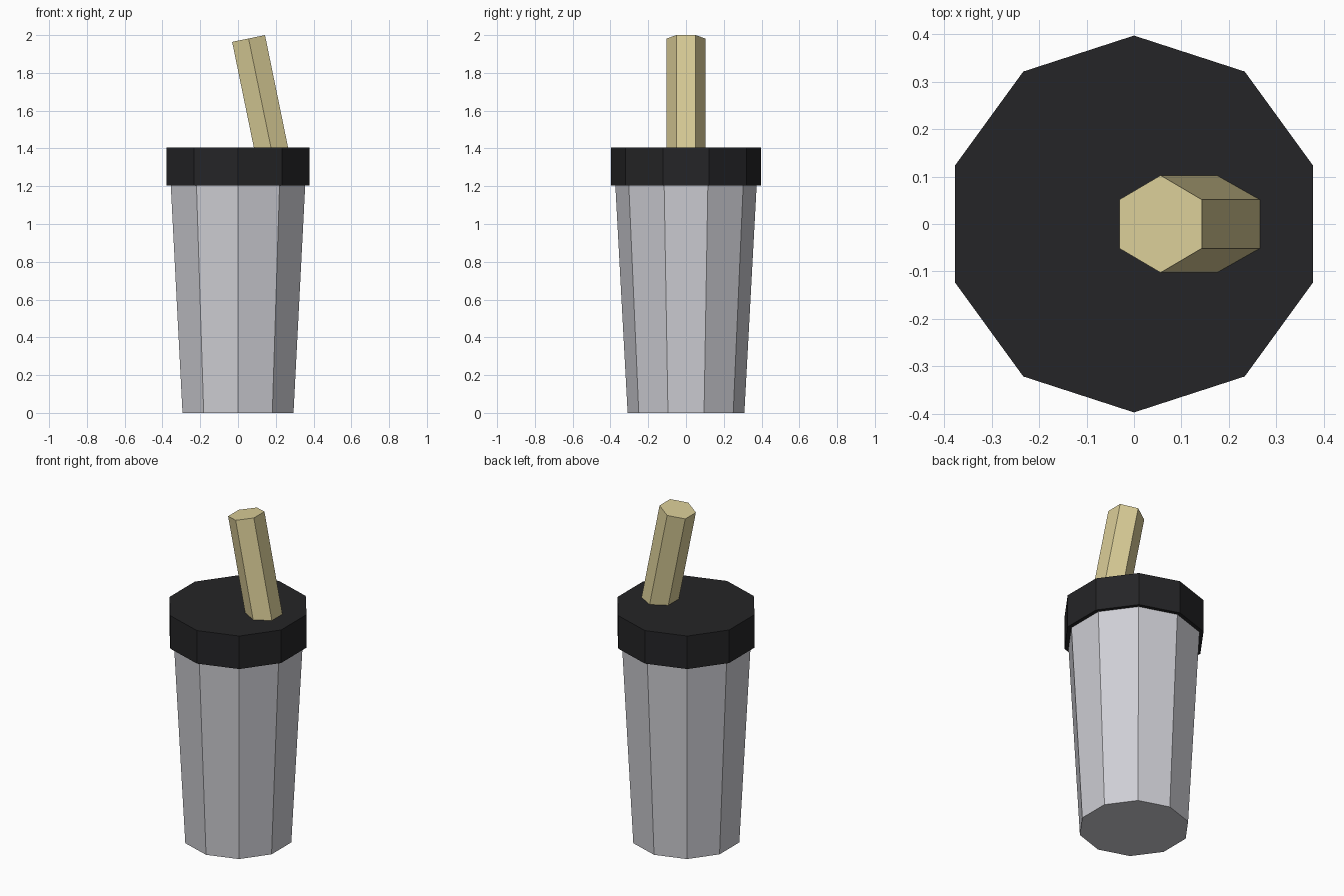
import bpy, bmesh
from math import sin, cos, pi, radians
from mathutils import Matrix

if "Cube" in bpy.data.objects:
    bpy.data.objects.remove(bpy.data.objects["Cube"])


def material(name, rgb):
    m = bpy.data.materials.new(name)
    m.diffuse_color = (*rgb, 1)
    m.use_nodes = True
    m.node_tree.nodes["Principled BSDF"].inputs["Base Color"].default_value = m.diffuse_color
    return m


def prism(name, sides, rings, mat):
    """Capped stack of polygon rings (radius, z) with a corner on +y."""
    bm = bmesh.new()
    loops = [[bm.verts.new((r * sin(2 * pi * i / sides), r * cos(2 * pi * i / sides), z))
              for i in range(sides)] for r, z in rings]
    for a, b in zip(loops, loops[1:]):
        for i in range(sides):
            j = (i + 1) % sides
            bm.faces.new((a[i], a[j], b[j], b[i]))
    bm.faces.new(loops[0])
    bm.faces.new(loops[-1])
    bmesh.ops.recalc_face_normals(bm, faces=bm.faces)
    mesh = bpy.data.meshes.new(name)
    bm.to_mesh(mesh)
    bm.free()
    mesh.materials.append(mat)
    obj = bpy.data.objects.new(name, mesh)
    bpy.context.collection.objects.link(obj)
    return obj


# Tapered cup, running slightly up into the lid
prism("cup", 10, [(0.309, 0), (0.375, 1.22)], material("cup_grey", (0.62, 0.62, 0.66)))

# Overhanging lid
prism("lid", 10, [(0.397, 1.203), (0.397, 1.405)], material("lid_black", (0.018, 0.018, 0.02)))

# Hexagonal straw leaning left, hung from its top centre
straw = prism("straw", 6, [(0.1025, -0.64), (0.1025, 0)], material("straw_tan", (0.70, 0.61, 0.31)))
straw.matrix_world = Matrix.Translation((0.056, 0, 1.982)) @ Matrix.Rotation(radians(-11.6), 4, 'Y')
